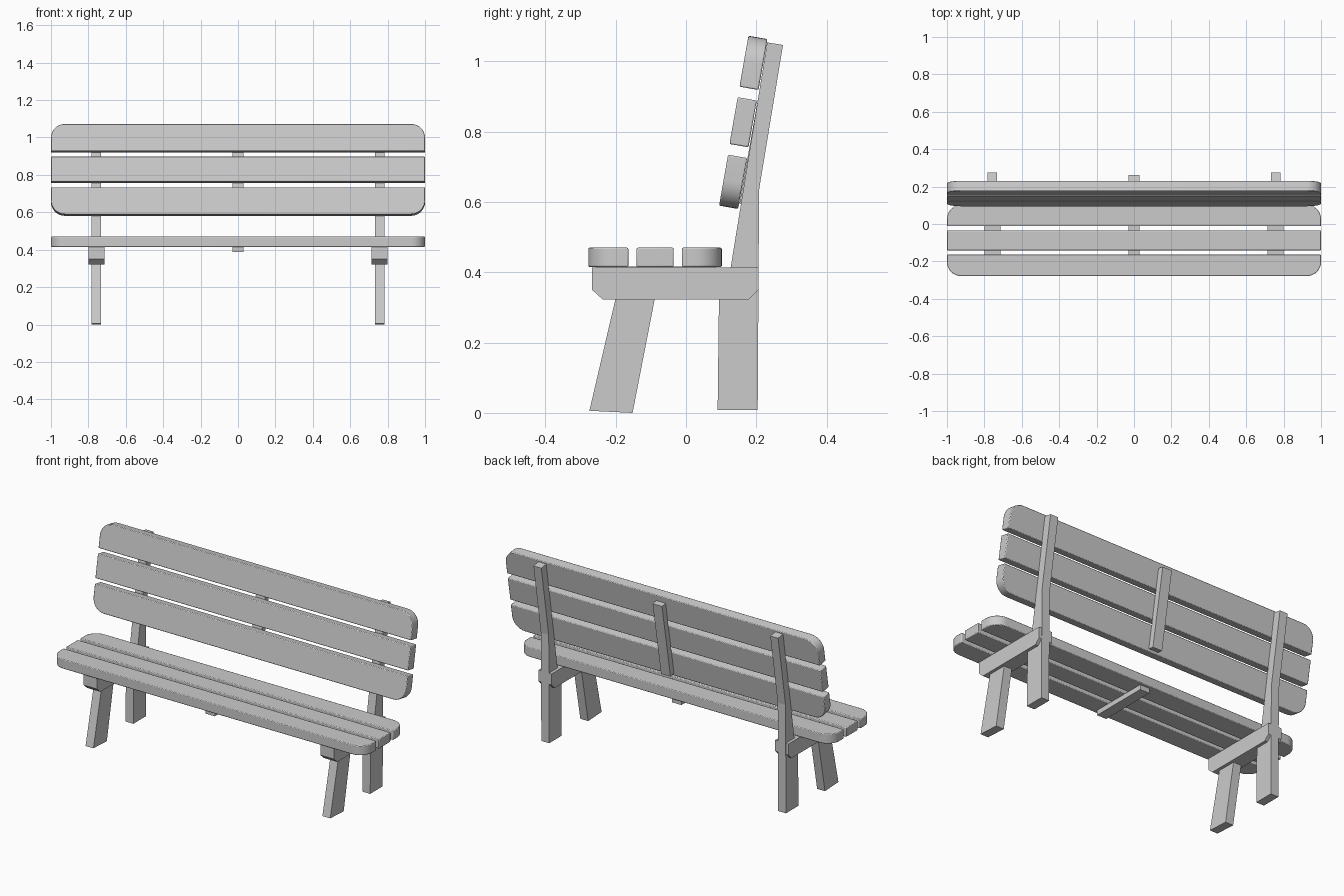
import bpy, bmesh
from math import sin, cos, pi, radians
from mathutils import Vector

if "Cube" in bpy.data.objects:
    bpy.data.objects.remove(bpy.data.objects["Cube"])


def extrude_outline(name, pts, depth):
    """Closed outline of 3D points, extruded along the vector depth."""
    bm = bmesh.new()
    face = bm.faces.new([bm.verts.new(p) for p in pts])
    ext = bmesh.ops.extrude_face_region(bm, geom=[face])
    moved = [g for g in ext["geom"] if isinstance(g, bmesh.types.BMVert)]
    bmesh.ops.translate(bm, verts=moved, vec=Vector(depth))
    bmesh.ops.recalc_face_normals(bm, faces=bm.faces)
    me = bpy.data.meshes.new(name)
    bm.to_mesh(me)
    bm.free()
    ob = bpy.data.objects.new(name, me)
    bpy.context.collection.objects.link(ob)
    return ob


def beam(name, profile, x, width):
    """Side profile (y, z) with thickness along x."""
    return extrude_outline(name, [(x - width / 2, y, z) for y, z in profile], (width, 0, 0))


def slat(name, y, z, height, tilt=0, rounded=0, thick=0.055, r=0.075):
    """Long board; rounded = +1 / -1 rounds the two corners on that edge."""
    h = height / 2
    pts = []
    for sx, sv in ((1, -1), (1, 1), (-1, 1), (-1, -1)):
        if sv != rounded:
            pts.append((sx, sv * h, -thick / 2))
            continue
        arc = [(sx * (1 - r + r * cos(a)), sv * (h - r + r * sin(a)), -thick / 2)
               for a in (pi / 2 * i / 8 for i in range(9))]
        pts += arc if sx * sv > 0 else arc[::-1]
    ob = extrude_outline(name, pts, (0, 0, thick))
    ob.location = (0, y, z)
    ob.rotation_euler.x = radians(tilt)
    bev = ob.modifiers.new("soft_edges", "BEVEL")
    bev.width, bev.segments, bev.limit_method = 0.004, 2, "ANGLE"
    bpy.ops.object.select_all(action="DESELECT")
    ob.select_set(True)
    bpy.context.view_layer.objects.active = ob
    bpy.ops.object.shade_smooth_by_angle(angle=radians(35))
    return ob


# Seat boards
slat("seat_slat_front", -0.221, 0.4425, 0.114, rounded=-1)
slat("seat_slat_middle", -0.088, 0.4425, 0.106)
slat("seat_slat_rear", 0.045, 0.4425, 0.114, rounded=1)

# Backrest boards
slat("back_slat_top", 0.192, 0.996, 0.147, 80, 1)
slat("back_slat_middle", 0.1625, 0.827, 0.135, 80)
slat("back_slat_lower", 0.134, 0.6575, 0.147, 80, -1)

# Side frames: rail, front leg, rear leg with back post
RAIL = [(-0.267, 0.414), (-0.267, 0.35), (-0.236, 0.322), (0.178, 0.322), (0.206, 0.35), (0.206, 0.414)]
FRONT_LEG = [(-0.275, 0.006), (-0.152, 0.0), (-0.08, 0.37), (-0.19, 0.37)]
REAR_LEG = [(0.09, 0.008), (0.204, 0.008), (0.208, 0.635), (0.276, 1.047),
            (0.231, 1.054), (0.127, 0.413), (0.094, 0.345)]
for side, x in (("left", -0.757), ("right", 0.757)):
    beam("seat_rail_" + side, RAIL, x, 0.085)
    beam("front_leg_" + side, FRONT_LEG, x, 0.05)
    beam("rear_leg_" + side, REAR_LEG, x, 0.05)

# Centre battens under the seat and behind the backrest
beam("seat_batten", [(-0.255, 0.387), (0.085, 0.387), (0.085, 0.416), (-0.255, 0.416)], 0, 0.06)
beam("back_batten", [(0.152, 0.595), (0.185, 0.59), (0.262, 1.025), (0.229, 1.03)], 0, 0.06)
